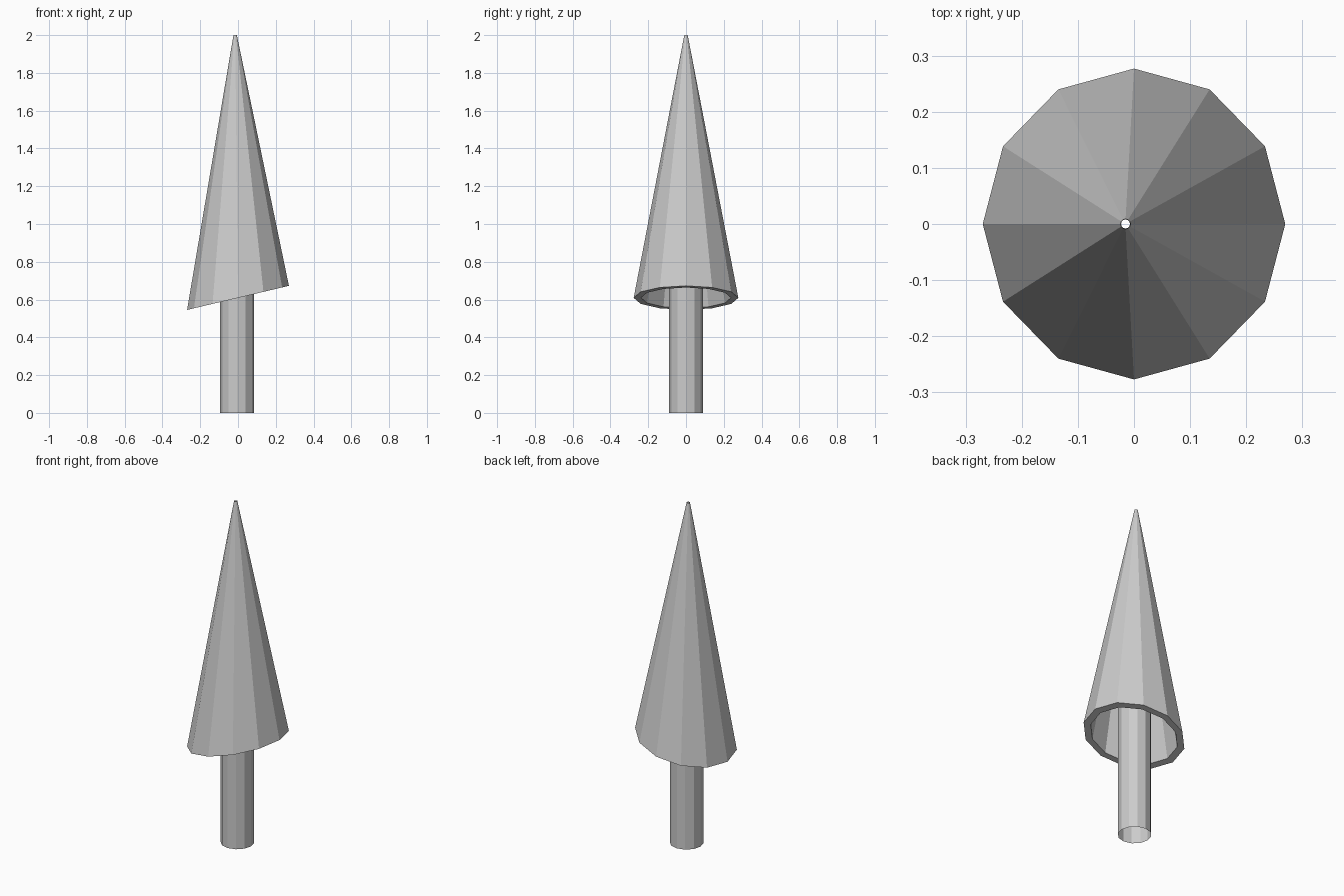
import bpy, bmesh
from math import sin, cos, radians, tau

if "Cube" in bpy.data.objects:
    bpy.data.objects.remove(bpy.data.objects["Cube"])

SIDES = 12


def ring(center, radius, tilt=0.0):
    """Twelve points on a circle, tilted about the y axis."""
    cx, cy, cz = center
    pts = []
    for i in range(SIDES):
        a = tau * i / SIDES
        u, v = radius * cos(a), radius * sin(a)
        pts.append((cx + u * cos(tilt), cy + v, cz + u * sin(tilt)))
    return pts


def loft(name, rings):
    """Flat-faced open shell through successive rings."""
    bm = bmesh.new()
    loops = [[bm.verts.new(p) for p in r] for r in rings]
    for low, high in zip(loops, loops[1:]):
        for i in range(SIDES):
            j = (i + 1) % SIDES
            bm.faces.new((low[i], low[j], high[j], high[i]))
    mesh = bpy.data.meshes.new(name)
    bm.to_mesh(mesh)
    bm.free()
    obj = bpy.data.objects.new(name, mesh)
    bpy.context.collection.objects.link(obj)
    return obj


# Trunk: open-ended tube running up inside the foliage
loft("trunk", [ring((-0.004, 0, 0), 0.09), ring((-0.004, 0, 1.0), 0.09)])

# Foliage: hollow cone with a tilted thick rim and a tiny open tip
tilt = radians(13.3)
loft("foliage", [
    ring((-0.015, 0, 1.95), 0.008),
    ring((0, 0, 0.609), 0.238, tilt),
    ring((0, 0, 0.609), 0.277, tilt),
    ring((-0.015, 0, 2.0), 0.009),
])
